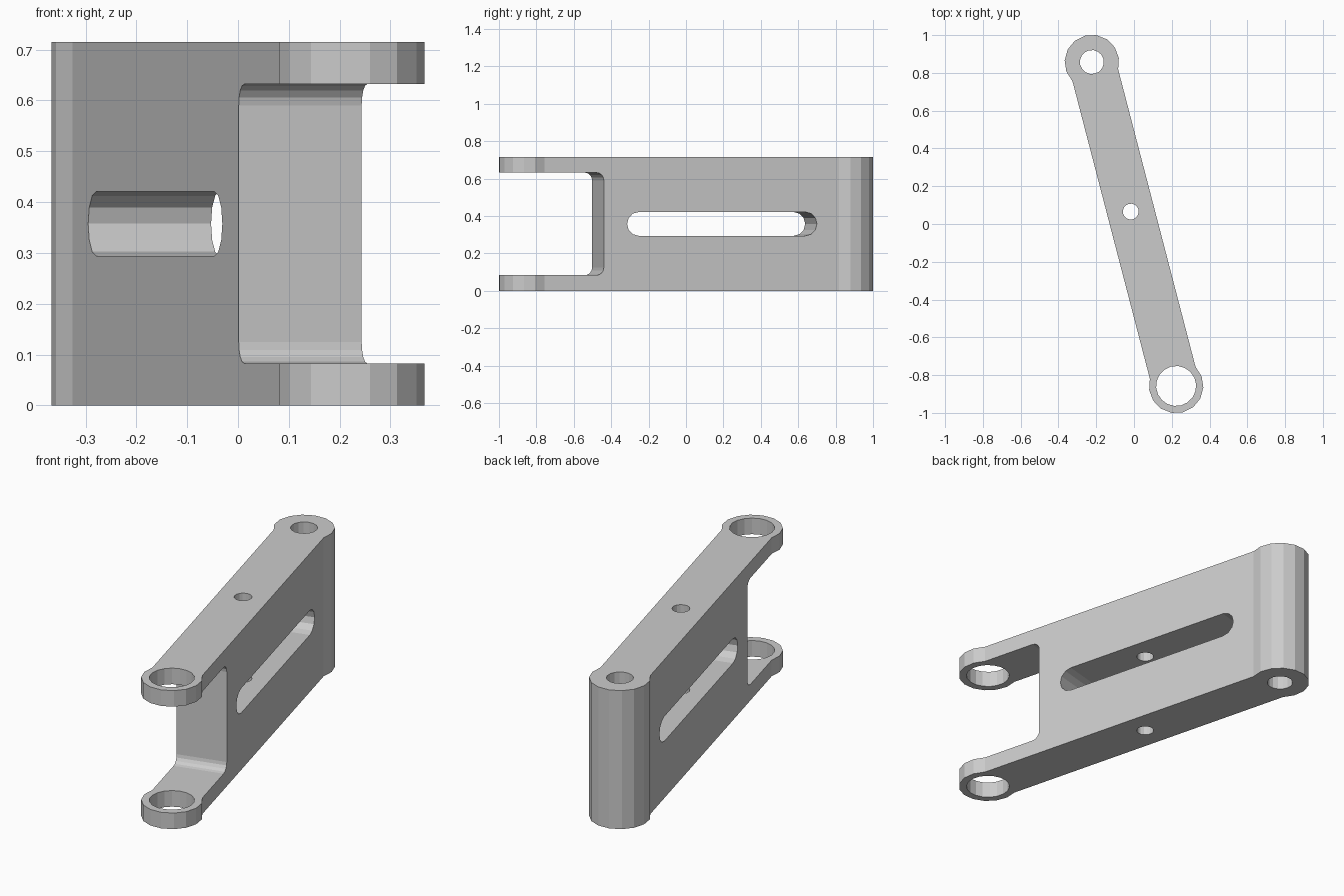
import bpy, bmesh
from math import sin, cos, pi, radians
from mathutils import Vector

if "Cube" in bpy.data.objects:
    bpy.data.objects.remove(bpy.data.objects["Cube"])

H = 0.715          # total height
END = 0.886        # boss centre distance from the middle
TILT = radians(-75.42)


def arc(cx, cy, r, a0, a1, n):
    """Points on an arc, angles in degrees, n segments."""
    return [(cx + r * cos(radians(a0 + (a1 - a0) * i / n)),
             cy + r * sin(radians(a0 + (a1 - a0) * i / n))) for i in range(n + 1)]


def prism(name, profile, lo, hi, sideways=False):
    """Extrude a profile along z, or a length/height profile along y."""
    place = (lambda a, b, t: (a, t, b)) if sideways else (lambda a, b, t: (a, b, t))
    bm = bmesh.new()
    face = bm.faces.new([bm.verts.new(place(a, b, lo)) for a, b in profile])
    new = bmesh.ops.extrude_face_region(bm, geom=[face])["geom"]
    step = Vector(place(0, 0, hi - lo))
    bmesh.ops.translate(bm, vec=step, verts=[g for g in new if isinstance(g, bmesh.types.BMVert)])
    bmesh.ops.recalc_face_normals(bm, faces=bm.faces)
    mesh = bpy.data.meshes.new(name)
    bm.to_mesh(mesh)
    bm.free()
    obj = bpy.data.objects.new(name, mesh)
    bpy.context.collection.objects.link(obj)
    return obj


# Arm body: two round bosses joined by a straight bar (x runs toward the fork)
outline = arc(END, 0, 0.1443, -120, 120, 10) + arc(-END, 0, 0.1443, 60, 300, 10)
arm = prism("link_arm", outline, 0, H)

# Fork opening with rounded inner corners
r, u, z0, z1 = 0.042, 0.486, 0.083, 0.632
fork = [(1.3, z1)] + arc(u + r, z1 - r, r, 90, 180, 4) \
    + arc(u + r, z0 + r, r, 180, 270, 4) + [(1.3, z0)]
cutters = [prism("fork_cutter", fork, -0.4, 0.4, True)]

# Long slot through the sides
zc, rs = H / 2, 0.0635
slot = arc(0.358 - rs, zc, rs, -90, 90, 6) + arc(-0.691 + rs, zc, rs, 90, 270, 6)
cutters.append(prism("slot_cutter", slot, -0.4, 0.4, True))

# Vertical holes: fork pin, pivot pin, middle bolt
for name, x, rad, n in (("fork_hole", END, 0.106, 18),
                        ("pivot_hole", -END, 0.0635, 16),
                        ("bolt_hole", -0.068, 0.042, 16)):
    ring = arc(x, 0, rad, 0, 360, n)[:-1]
    cutters.append(prism(name + "_cutter", ring, -0.1, H + 0.1))

# Cut everything, then remove the helpers
bpy.context.view_layer.objects.active = arm
for c in cutters:
    c.hide_render = True
    mod = arm.modifiers.new(c.name, "BOOLEAN")
    mod.operation = "DIFFERENCE"
    mod.solver = "EXACT"
    mod.object = c
    bpy.ops.object.modifier_apply(modifier=mod.name)
    bpy.data.objects.remove(c)

# Turn the arm to its slanted position
arm.rotation_euler.z = TILT
